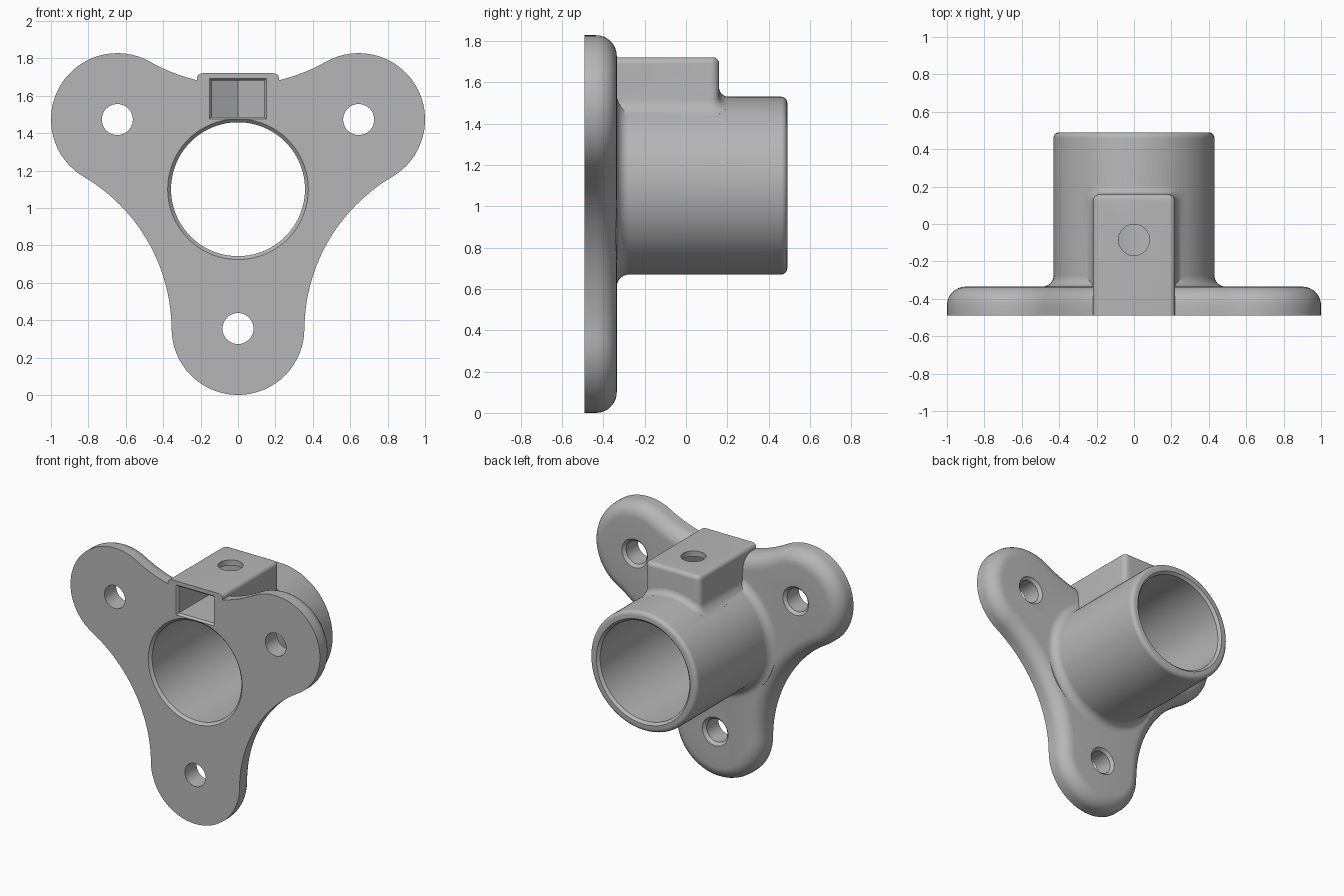
import bpy, bmesh
from math import sin, cos, atan2, sqrt, pi, radians
from mathutils import Vector

if "Cube" in bpy.data.objects:
    bpy.data.objects.remove(bpy.data.objects["Cube"], do_unlink=True)

ZC = 1.10                    # height of the bore axis
FRONT, BACK, FACE = -0.49, 0.49, -0.335
LOBE_D, LOBE_R = 0.745, 0.355
FLANK_D, FLANK_R = 1.507, 0.95
TUBE_R, BORE_R, HOLE_R = 0.43, 0.358, 0.083

grey = bpy.data.materials.new("plain_grey")
grey.use_nodes = True
colour = (0.47, 0.47, 0.47, 1)
grey.diffuse_color = colour
grey.node_tree.nodes["Principled BSDF"].inputs["Base Color"].default_value = colour


def loft(name, rings):
    """Closed solid through rings with equal point counts."""
    bm = bmesh.new()
    loops = [[bm.verts.new(p) for p in ring] for ring in rings]
    n = len(loops[0])
    for a, b in zip(loops, loops[1:]):
        for i in range(n):
            j = (i + 1) % n
            bm.faces.new((a[i], a[j], b[j], b[i]))
    bm.faces.new(loops[0])
    bm.faces.new(loops[-1])
    bmesh.ops.recalc_face_normals(bm, faces=bm.faces)
    mesh = bpy.data.meshes.new(name)
    bm.to_mesh(mesh)
    bm.free()
    obj = bpy.data.objects.new(name, mesh)
    mesh.materials.append(grey)
    bpy.context.collection.objects.link(obj)
    return obj


def lathe(name, profile, x=0, z=ZC, n=96):
    """Turn (radius, y) pairs about an axis along y."""
    return loft(name, [[(x + r * cos(2 * pi * i / n), y, z + r * sin(2 * pi * i / n))
                        for i in range(n)] for r, y in profile])


def combine(target, other, operation):
    mod = target.modifiers.new(operation, 'BOOLEAN')
    mod.operation, mod.object, mod.solver = operation, other, 'EXACT'
    bpy.context.view_layer.objects.active = target
    bpy.ops.object.modifier_apply(modifier=mod.name)
    bpy.data.objects.remove(other, do_unlink=True)


def quarter(n=8):
    return [pi / 2 * i / n for i in range(n + 1)]


# Three-lobed flange outline, pulled inward by d
def outline(d, y):
    pts = []
    for k in range(3):
        a = radians(-90 + 120 * k)
        lobe = Vector((cos(a), sin(a))) * LOBE_D
        flank = Vector((cos(a + pi / 3), sin(a + pi / 3))) * FLANK_D
        v = flank - lobe
        turn = (atan2(v.y, v.x) - a) % (2 * pi)
        for i in range(33):
            t = a - turn + 2 * turn * i / 32
            pts.append(lobe + Vector((cos(t), sin(t))) * (LOBE_R - d))
        spread = turn - pi / 3
        for i in range(1, 24):
            t = a + pi * 4 / 3 + spread - 2 * spread * i / 24
            pts.append(flank + Vector((cos(t), sin(t))) * (FLANK_R + d))
    return [(p.x, y, ZC + p.y) for p in pts]


EDGE = 0.1
body = loft("flanged_socket", [outline(0, FRONT)] + [
    outline(EDGE * (1 - cos(t)), FACE - EDGE + EDGE * sin(t)) for t in quarter()])

# Tube with a fillet at the flange and a rounded rim
FIL, RIM = 0.06, 0.03
tube = [(TUBE_R + FIL, FACE - 0.03)]
tube += [(TUBE_R + FIL * (1 - sin(t)), FACE + FIL * (1 - cos(t))) for t in quarter()]
tube += [(TUBE_R - RIM * (1 - cos(t)), BACK - RIM + RIM * sin(t)) for t in quarter(6)]
combine(body, lathe("tube", tube), 'UNION')

# Boss on top of the tube, flaring into it
HALF, BOSS_BACK, BOSS_TOP, CORNER = 0.22, 0.16, 1.72, 0.04


def footprint(o):
    pts = [(HALF + o, FRONT)]
    cx, cy, r = HALF - CORNER, BOSS_BACK - CORNER, CORNER + o
    pts += [(cx + r * cos(t), cy + r * sin(t)) for t in quarter(6)]
    pts += [(cx - 2 * cx * i / 12, cy + r) for i in range(1, 12)]
    pts += [(-cx - r * sin(t), cy + r * cos(t)) for t in quarter(6)]
    return pts + [(-HALF - o, FRONT)]


def on_tube(o, h):
    return [(x, y, ZC + sqrt(TUBE_R ** 2 - x * x) + h) for x, y in footprint(o)]


FLARE, ROUND = 0.045, 0.03
rings = [[(x, y, 1.3) for x, y in footprint(FLARE)]]
rings += [on_tube(FLARE * (1 - sin(t)), FLARE * (1 - cos(t))) for t in quarter(6)]
rings += [[(x, y, BOSS_TOP - ROUND + ROUND * sin(t))
           for x, y in footprint(-ROUND * (1 - cos(t)))] for t in quarter(5)]
combine(body, loft("boss", rings), 'UNION')

# Bore with chamfered ends
CH = 0.018
combine(body, lathe("bore_cutter", [
    (BORE_R + 2 * CH, FRONT - CH), (BORE_R, FRONT + CH),
    (BORE_R, BACK - CH), (BORE_R + 2 * CH, BACK + CH)]), 'DIFFERENCE')

# Screw holes, countersunk at the back
for k in range(3):
    a = radians(-90 + 120 * k)
    cutter = lathe("screw_hole_cutter", [
        (HOLE_R, FRONT - 0.1), (HOLE_R, FACE - 0.02), (HOLE_R + 0.04, FACE + 0.02)],
        LOBE_D * cos(a), ZC + LOBE_D * sin(a), 48)
    combine(body, cutter, 'DIFFERENCE')

# Nut pocket with a pointed end and a chamfered mouth
NUT_Y, W, LOW, HIGH = -0.085, 0.14, 1.487, 1.68
plan = [(-W, FRONT - 0.1), (W, FRONT - 0.1), (W, NUT_Y + W * 0.577),
        (0, NUT_Y + W * 1.155), (-W, NUT_Y + W * 0.577)]
combine(body, loft("nut_pocket_cutter", [[(x, y, z) for x, y in plan]
                                        for z in (LOW, HIGH)]), 'DIFFERENCE')


def mouth(g, y):
    return [(-W - g, y, LOW - g), (W + g, y, LOW - g), (W + g, y, HIGH + g), (-W - g, y, HIGH + g)]


combine(body, loft("mouth_cutter", [mouth(0.024, FRONT - 0.015), mouth(-0.004, FRONT + 0.02)]),
        'DIFFERENCE')

# Set screw hole down through the boss into the bore
combine(body, loft("set_screw_cutter", [
    [(HOLE_R * cos(2 * pi * i / 48), NUT_Y + HOLE_R * sin(2 * pi * i / 48), z)
     for i in range(48)] for z in (ZC, BOSS_TOP + 0.1)]), 'DIFFERENCE')

# Smooth shading with sharp edges kept
bpy.ops.object.select_all(action='DESELECT')
body.select_set(True)
bpy.context.view_layer.objects.active = body
bpy.ops.object.shade_smooth_by_angle(angle=radians(30))
